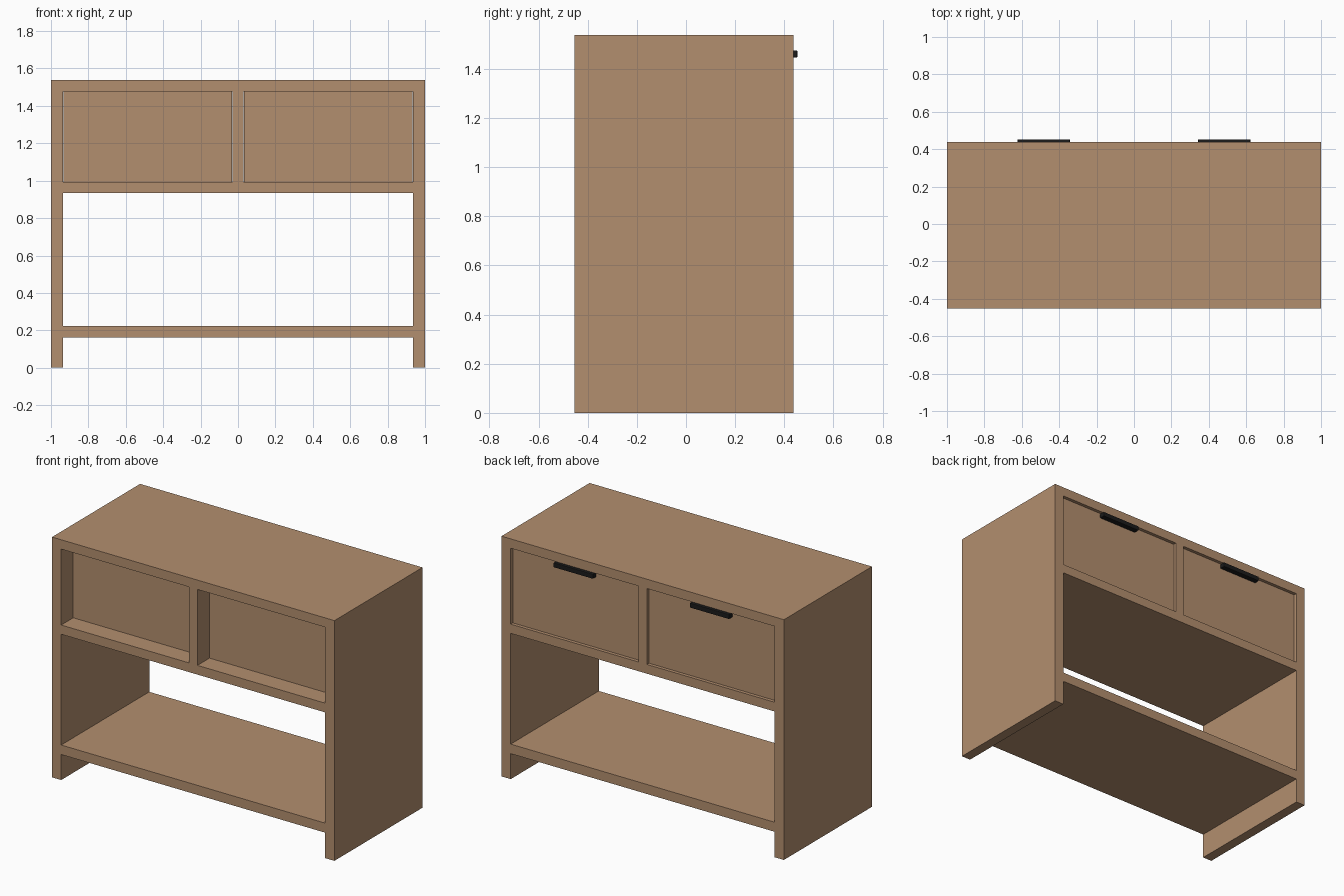
import bpy, bmesh

if "Cube" in bpy.data.objects:
    bpy.data.objects.remove(bpy.data.objects["Cube"])

def material(name, rgb):
    m = bpy.data.materials.new(name)
    m.diffuse_color = (*rgb, 1)
    m.use_nodes = True
    m.node_tree.nodes["Principled BSDF"].inputs["Base Color"].default_value = m.diffuse_color
    return m

wood = material("warm wood", (0.45, 0.273, 0.158))
black = material("black metal", (0.011, 0.011, 0.011))

def finish(name, bm, mat):
    bmesh.ops.recalc_face_normals(bm, faces=bm.faces)
    me = bpy.data.meshes.new(name)
    bm.to_mesh(me)
    bm.free()
    me.materials.append(mat)
    ob = bpy.data.objects.new(name, me)
    bpy.context.collection.objects.link(ob)
    return ob

def box(name, lo, hi, mat, bevel=0):
    bm = bmesh.new()
    bmesh.ops.create_cube(bm, size=1)
    for v in bm.verts:
        v.co = [(a + b) / 2 + c * (b - a) for a, b, c in zip(lo, hi, v.co)]
    if bevel:
        bmesh.ops.bevel(bm, geom=bm.edges[:], offset=bevel, segments=2,
                        profile=0.5, affect='EDGES')
    return finish(name, bm, mat)

BACK, FRONT = -0.453, 0.438          # carcass depth (drawers open towards +y)
XS = [-1, -0.935, -0.03, 0.03, 0.935, 1]
ZS = [0, 0.163, 0.224, 0.933, 0.992, 1.478, 1.538]

# carcass: one extruded front profile, solid cells of a small grid
ROWS = ["#...#", "#####", "#...#", "#####", "#.#.#", "#####"]
bm = bmesh.new()
for j, row in enumerate(ROWS):
    for i, cell in enumerate(row):
        if cell == "#":
            bm.faces.new([bm.verts.new((XS[a], BACK, ZS[b])) for a, b in
                          ((i, j), (i + 1, j), (i + 1, j + 1), (i, j + 1))])
bmesh.ops.remove_doubles(bm, verts=bm.verts, dist=1e-5)
res = bmesh.ops.extrude_face_region(bm, geom=bm.faces[:], use_keep_orig=True)
for v in res["geom"]:
    if isinstance(v, bmesh.types.BMVert):
        v.co.y = FRONT
finish("carcass", bm, wood)

# drawers with pull handles
GAP = 0.001
for side, x0, x1 in (("left", XS[1], XS[2]), ("right", XS[3], XS[4])):
    box(side + "_drawer", (x0 + GAP, -0.333, ZS[4] + GAP),
        (x1 - GAP, 0.418, ZS[5] - GAP), wood)
    cx = (x0 + x1) / 2
    box(side + "_handle", (cx - 0.14, 0.416, 1.445),
        (cx + 0.14, 0.453, 1.475), black, 0.004)
